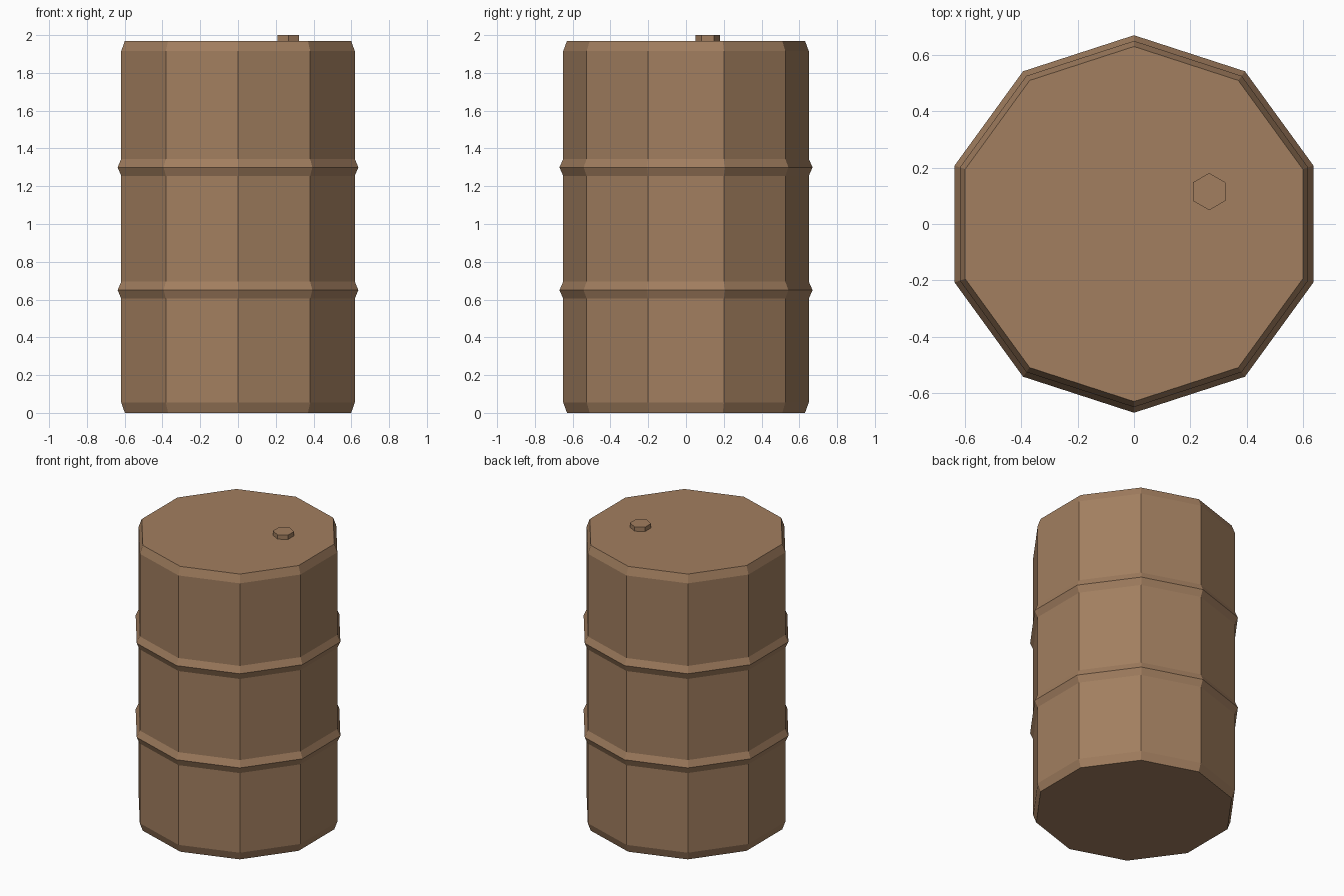
import bpy, bmesh
from math import cos, sin, pi

if "Cube" in bpy.data.objects:
    bpy.data.objects.remove(bpy.data.objects["Cube"])

paint = bpy.data.materials.new("brown_paint")
paint.diffuse_color = (0.36, 0.21, 0.115, 1)
paint.use_nodes = True
paint.node_tree.nodes["Principled BSDF"].inputs["Base Color"].default_value = paint.diffuse_color


def lathe(name, profile, sides, center=(0, 0)):
    """Closed faceted solid from (radius, z) rings, with a corner on the +y axis."""
    bm = bmesh.new()
    rings = []
    for r, z in profile:
        angles = [pi / 2 + 2 * pi * i / sides for i in range(sides)]
        rings.append([bm.verts.new((center[0] + r * cos(a), center[1] + r * sin(a), z))
                      for a in angles])
    for low, high in zip(rings, rings[1:]):
        for i in range(sides):
            j = (i + 1) % sides
            bm.faces.new((low[i], low[j], high[j], high[i]))
    bm.faces.new(rings[0][::-1])
    bm.faces.new(rings[-1])
    mesh = bpy.data.meshes.new(name)
    bm.to_mesh(mesh)
    bm.free()
    mesh.materials.append(paint)
    obj = bpy.data.objects.new(name, mesh)
    bpy.context.collection.objects.link(obj)
    return obj


# Barrel shell: chamfered ends and two pointed ribs
BODY, RIB, END, HEIGHT = 0.65, 0.67, 0.63, 1.97
profile = [(END, 0), (BODY, 0.055)]
for z in (0.65, 1.30):
    profile += [(BODY, z - 0.045), (RIB, z), (BODY, z + 0.045)]
profile += [(BODY, HEIGHT - 0.055), (END, HEIGHT)]
lathe("barrel_shell", profile, 10)

# Hexagonal filler plug on the lid
lathe("filler_plug", [(0.066, HEIGHT - 0.01), (0.066, 2.0)], 6, (0.267, 0.115))
